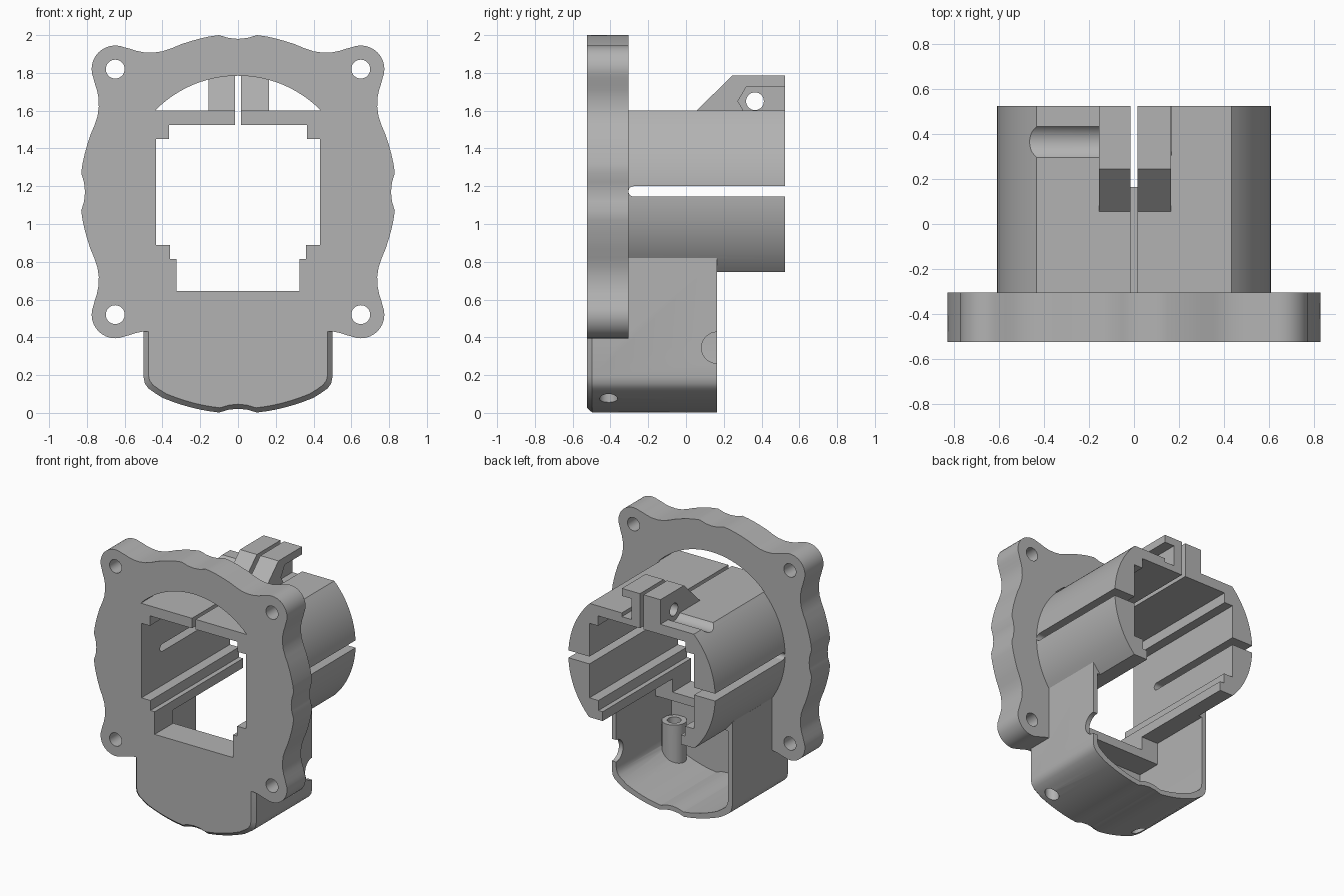
import bpy, bmesh, math
from mathutils import Vector

cube = bpy.data.objects.get("Cube")
if cube:
    bpy.data.objects.remove(cube)

grey = bpy.data.materials.new("plain grey")
grey.use_nodes = True
tone = (0.45, 0.45, 0.45, 1)
grey.diffuse_color = tone
grey.node_tree.nodes["Principled BSDF"].inputs["Base Color"].default_value = tone

AXIS, Z0 = 1.17, 1.6          # height of the tube centre, height of its flat top
FRONT, STEP, BACK = -0.525, -0.305, 0.525


def prism(name, pts, axis, stations):
    """Extrude a 2D outline through (position, scale) stations along an axis."""
    place = {"x": lambda u, v, w: (w, u, v),
             "y": lambda u, v, w: (u, w, v),
             "z": lambda u, v, w: (u, v, w)}[axis]
    bm = bmesh.new()
    rings = []
    for w, s in stations:
        rings.append([bm.verts.new(place(u * s, 0.5 + (v - 0.5) * s if s != 1 else v, w))
                      for u, v in pts])
    n = len(pts)
    for a, b in zip(rings, rings[1:]):
        for i in range(n):
            bm.faces.new((a[i], a[(i + 1) % n], b[(i + 1) % n], b[i]))
    bm.faces.new(rings[0])
    bm.faces.new(rings[-1])
    bmesh.ops.recalc_face_normals(bm, faces=bm.faces)
    mesh = bpy.data.meshes.new(name)
    bm.to_mesh(mesh)
    bm.free()
    mesh.materials.append(grey)
    ob = bpy.data.objects.new(name, mesh)
    bpy.context.collection.objects.link(ob)
    return ob


def block(name, x, y, z):
    pts = [(x[0], z[0]), (x[1], z[0]), (x[1], z[1]), (x[0], z[1])]
    return prism(name, pts, "y", [(y[0], 1), (y[1], 1)])


def arc(cu, cv, r, a0, a1, n):
    return [(cu + r * math.cos(math.radians(a0 + (a1 - a0) * i / n)),
             cv + r * math.sin(math.radians(a0 + (a1 - a0) * i / n))) for i in range(n + 1)]


def rod(name, axis, centre, r, span, n=32):
    return prism(name, arc(*centre, r, 0, 360, n)[:-1], axis, [(s, 1) for s in span])


def combine(target, tool, op):
    mod = target.modifiers.new(op, "BOOLEAN")
    mod.operation, mod.solver, mod.object = op, "EXACT", tool
    bpy.context.view_layer.objects.active = target
    bpy.ops.object.modifier_apply(modifier=mod.name)
    bpy.data.objects.remove(tool)


def mirrored(half):
    """Close a left-right symmetric outline from its +x half."""
    return half + [(-u, v) for u, v in reversed(half) if abs(u) > 1e-6]


# Flange: wavy outline from one eighth, repeated with symmetry
eighth = [(0, .81), (.05, .815), (.1, .83), (.15, .823), (.2, .812), (.25, .798), (.3, .782),
          (.35, .761), (.4, .744), (.45, .737), (.5, .739), (.54, .747), (.57, .757)]
eighth += arc(.65, .65, .125, 112, 45, 6)
quarter = eighth + [(v, u) for u, v in reversed(eighth[:-1])]
outline = []
for k in range(4):
    c, s = [(1, 0), (0, -1), (-1, 0), (0, 1)][k]
    outline += [(u * c - v * s, AXIS + u * s + v * c) for u, v in quarter[:-1]]
holder = prism("holder_body", outline, "y", [(FRONT, 1), (STEP, 1)])

# Opening above the flat top of the tube
bore = rod("bore_cutter", "y", (0, AXIS), .615, (-.7, .7), 96)
combine(bore, block("bore_trim", (-1, 1), (-1, 1), (0, Z0)), "DIFFERENCE")
combine(holder, bore, "DIFFERENCE")

# Tube: round sides, flat top and bottom
low, high = [math.degrees(math.asin((z - AXIS) / .61)) for z in (.745, Z0)]
tube = prism("tube", mirrored(arc(0, AXIS, .61, low, high, 30)), "y", [(-.5, 1), (BACK, 1)])
combine(holder, tube, "UNION")

# Lower housing with curved base and chamfered front
base = [(0, .022), (.05, .017), (.1, .002)] + \
       [(x / 100, .002 + ((x / 100) ** 2 - .01) * .52) for x in range(15, 41, 5)]
base += [(.44, .105), (.475, .13), (.493, .155), (.5, .19)]
housing = prism("housing", mirrored(base + [(.5, .82)]), "y",
                [(FRONT, .95), (-.497, 1), (.165, 1)])
combine(holder, housing, "UNION")

# Housing cavity, leaving two screw bosses standing on its floor
inner = [(u * .93, v + .035) for u, v in base]
cavity = prism("cavity", mirrored(inner + [(.465, .58)]), "y", [(-.49, 1), (.4, 1)])
combine(cavity, block("upper_cavity", (-.465, .465), (STEP, .4), (.4, .745)), "UNION")
for side in (-1, 1):
    combine(cavity, rod("screw_boss", "z", (side * .385, -.41), .085, (-.2, .38)), "DIFFERENCE")
combine(holder, cavity, "DIFFERENCE")

# Clamp ears on the flat top
ear = [(.055, Z0 - .03), (.055, Z0), (.245, 1.785), (BACK, 1.785), (BACK, Z0 - .03)]
combine(holder, prism("clamp_ears", ear, "x", [(-.155, 1), (.165, 1)]), "UNION")

# Stepped window through the flange and the tube
window = [(.325, .645), (.325, .815), (.36, .815), (.36, .89), (.435, .89),
          (.435, 1.45), (.365, 1.45), (.365, 1.525)]
cutters = [prism("window_cutter", mirrored(window), "y", [(-.7, 1), (.7, 1)]),
           block("open_bottom", (-.325, .325), (STEP, .7), (.6, .9)),
           # Side slots with rounded ends, and the top slit
           block("side_slot", (-.8, .8), (-.277, .7), (1.145, 1.2)),
           rod("slot_end", "x", (-.277, 1.1725), .0275, (-.8, .8), 24),
           block("wall_slit", (-.015, .015), (-.7, .7), (1.48, 1.65)),
           block("ear_slit", (-.015, .015), (-.1, .7), (1.55, 1.9)),
           # Clamp bolt hole, its head channel and the nut recess
           rod("bolt_hole", "x", (.365, 1.65), .047, (-.3, .3)),
           rod("bolt_channel", "x", (.365, 1.65), .085, (-.8, -.155)),
           prism("nut_recess", [(.32, 1.572), (.275, 1.65), (.32, 1.728), (.7, 1.728),
                                (.7, 1.572)], "x", [(.085, 1), (.166, 1)]),
           # Cable notch in the left wall
           rod("cable_notch", "x", (.165, .345), .083, (.4, .6))]
for side in (-1, 1):
    cutters.append(rod("boss_hole", "z", (side * .385, -.41), .048, (-.2, .5)))
    for h in (-.65, .65):
        cutters.append(rod("flange_hole", "y", (side * .65, AXIS + h), .05, (-.7, 0)))
for tool in cutters:
    combine(holder, tool, "DIFFERENCE")

# Smooth curved sides, crisp edges
for ob in bpy.context.selected_objects:
    ob.select_set(False)
holder.select_set(True)
bpy.context.view_layer.objects.active = holder
bpy.ops.object.shade_smooth_by_angle(angle=math.radians(25))
